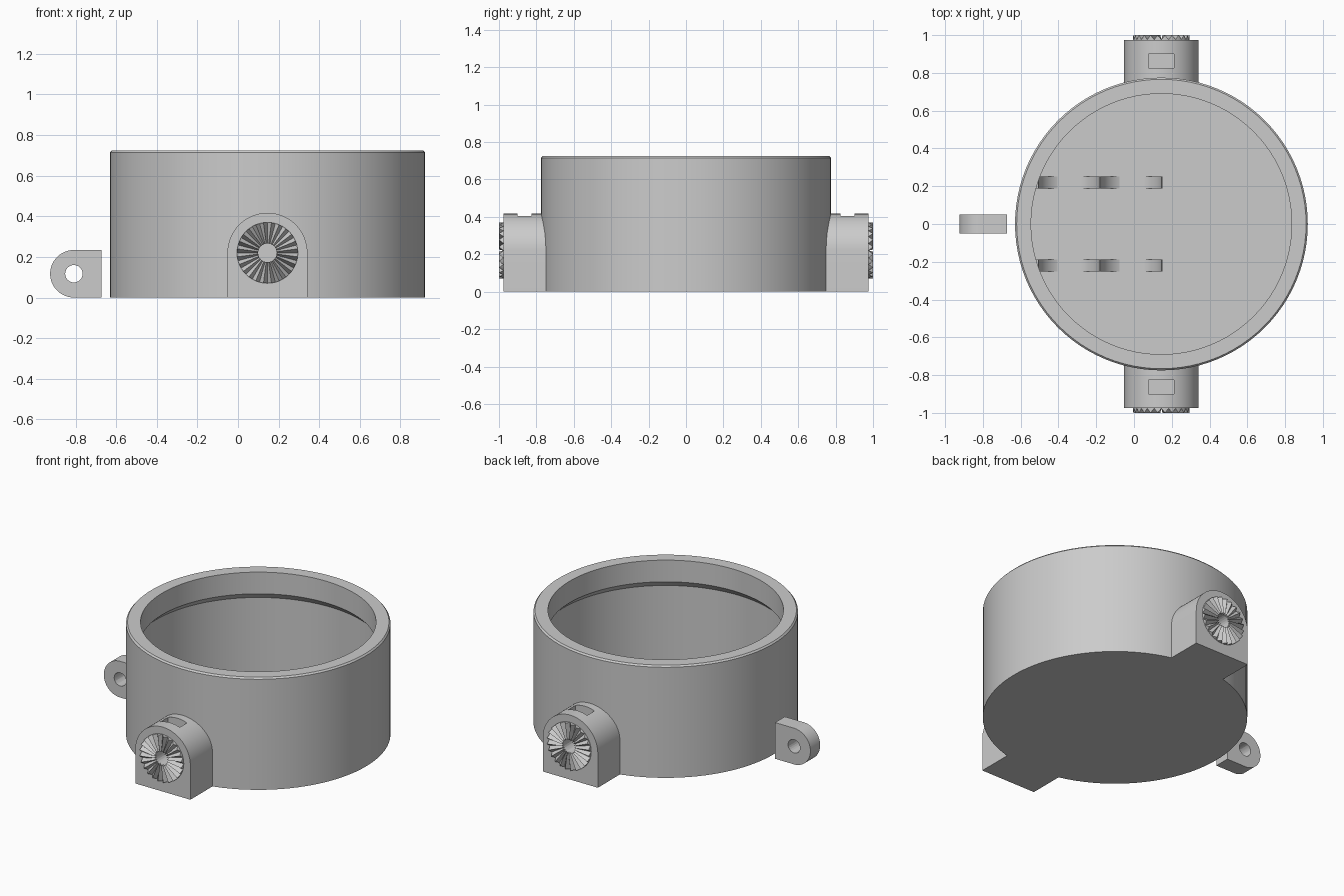
import bpy, bmesh
from math import sin, cos, pi, radians

cube = bpy.data.objects.get("Cube")
if cube:
    bpy.data.objects.remove(cube, do_unlink=True)

grey = bpy.data.materials.new("light_grey")
grey.use_nodes = True
grey.diffuse_color = (0.6, 0.6, 0.6, 1)
grey.node_tree.nodes["Principled BSDF"].inputs["Base Color"].default_value = (0.6, 0.6, 0.6, 1)

CX = 0.145        # axis of the housing
BOSS_Z = 0.22     # height of the knurled joints


def finish(bm, name, smooth=True):
    bmesh.ops.recalc_face_normals(bm, faces=bm.faces)
    mesh = bpy.data.meshes.new(name)
    bm.to_mesh(mesh)
    bm.free()
    mesh.materials.append(grey)
    ob = bpy.data.objects.new(name, mesh)
    bpy.context.collection.objects.link(ob)
    if smooth:
        shade(ob)
    return ob


def activate(ob):
    bpy.ops.object.select_all(action='DESELECT')
    ob.select_set(True)
    bpy.context.view_layer.objects.active = ob


def shade(ob):
    activate(ob)
    bpy.ops.object.shade_smooth_by_angle(angle=radians(30))


def arc(cx, cz, r, a0, a1, n):
    """Points on an arc in the x-z plane, angles in degrees."""
    steps = [radians(a0 + (a1 - a0) * i / n) for i in range(n + 1)]
    return [(cx + r * cos(a), cz + r * sin(a)) for a in steps]


def prism(name, outline, y0, y1, smooth=True):
    """Extrude an x-z outline along y."""
    bm = bmesh.new()
    face = bm.faces.new([bm.verts.new((x, y0, z)) for x, z in outline])
    new = bmesh.ops.extrude_face_region(bm, geom=[face])["geom"]
    verts = [v for v in new if isinstance(v, bmesh.types.BMVert)]
    bmesh.ops.translate(bm, verts=verts, vec=(0, y1 - y0, 0))
    return finish(bm, name, smooth)


def cut(ob, cutter):
    cutter.hide_render = True
    mod = ob.modifiers.new("cut", 'BOOLEAN')
    mod.operation = 'DIFFERENCE'
    mod.solver = 'EXACT'
    mod.object = cutter
    activate(ob)
    bpy.ops.object.modifier_apply(modifier=mod.name)
    bpy.data.objects.remove(cutter, do_unlink=True)


def lathe(name, profile, n=96):
    """Turn an r-z profile about the housing axis."""
    bm = bmesh.new()
    rings = []
    for r, z in profile:
        if r == 0:
            rings.append([bm.verts.new((CX, 0, z))] * n)
        else:
            rings.append([bm.verts.new((CX + r * cos(2 * pi * i / n), r * sin(2 * pi * i / n), z))
                          for i in range(n)])
    for a, b in zip(rings, rings[1:]):
        for i in range(n):
            j = (i + 1) % n
            quad = list(dict.fromkeys((a[i], a[j], b[j], b[i])))
            bm.faces.new(quad)
    return finish(bm, name)


# Round cup with chamfered rim and a thick inner lip
lathe("housing", [(0, 0), (0.775, 0), (0.775, 0.715), (0.766, 0.725), (0.69, 0.725),
                  (0.69, 0.585), (0.735, 0.54), (0.735, 0.05), (0, 0.05)])


def knurl(name, side, teeth=24):
    """Ring of radial V-shaped teeth around the bore."""
    bm = bmesh.new()
    n = teeth * 2
    rings = []
    for r, raised in ((0.046, False), (0.046, True), (0.15, True), (0.15, False)):
        ring = []
        for i in range(n):
            a = 2 * pi * i / n
            y = (1.0 if i % 2 else 0.976) if raised else 0.97
            ring.append(bm.verts.new((CX + r * cos(a), side * y, BOSS_Z + r * sin(a))))
        rings.append(ring)
    for k in range(4):
        a, b = rings[k], rings[(k + 1) % 4]
        for i in range(n):
            j = (i + 1) % n
            bm.faces.new((a[i], a[j], b[j], b[i]))
    finish(bm, name, False)


# Arched mounting bosses with nut slot, bore and knurled face
for side, label in ((-1, "front"), (1, "back")):
    w = 0.197
    outline = [(CX - w, 0), (CX + w, 0)] + arc(CX, BOSS_Z, w, 0, 180, 32)
    boss = prism(label + "_boss", outline, side * 0.742, side * 0.975)
    slot = [(CX - 0.068, 0.3), (CX + 0.068, 0.3), (CX + 0.068, 0.5), (CX - 0.068, 0.5)]
    cut(boss, prism("slot_cutter", slot, side * 0.825, side * 0.9, False))
    bore = arc(CX, BOSS_Z, 0.046, 0, 345, 23)
    cut(boss, prism("bore_cutter", bore, side * 0.86, side * 1.05, False))
    shade(boss)
    knurl(label + "_knurled_ring", side)

# Separate hinge lug beside the housing
LX, LZ = -0.808, 0.117
lug = prism("hinge_lug", [(-0.672, 0), (-0.672, 2 * LZ)] + arc(LX, LZ, LZ, 90, 270, 32), -0.05, 0.05)
cut(lug, prism("pin_cutter", arc(LX, LZ, 0.043, 0, 345, 23), -0.2, 0.2, False))
shade(lug)

# Pair of double cradles standing on the floor
cradle = [(0.15, 0.02), (0.15, 0.19)]
for cx in (-0.015, -0.345):
    cradle += arc(cx, 0.2, 0.162, -4, -176, 28)
cradle += [(-0.525, 0.19), (-0.525, 0.02)]
for y, label in ((-0.22, "front"), (0.22, "back")):
    prism(label + "_cradle", cradle, y - 0.032, y + 0.032)
